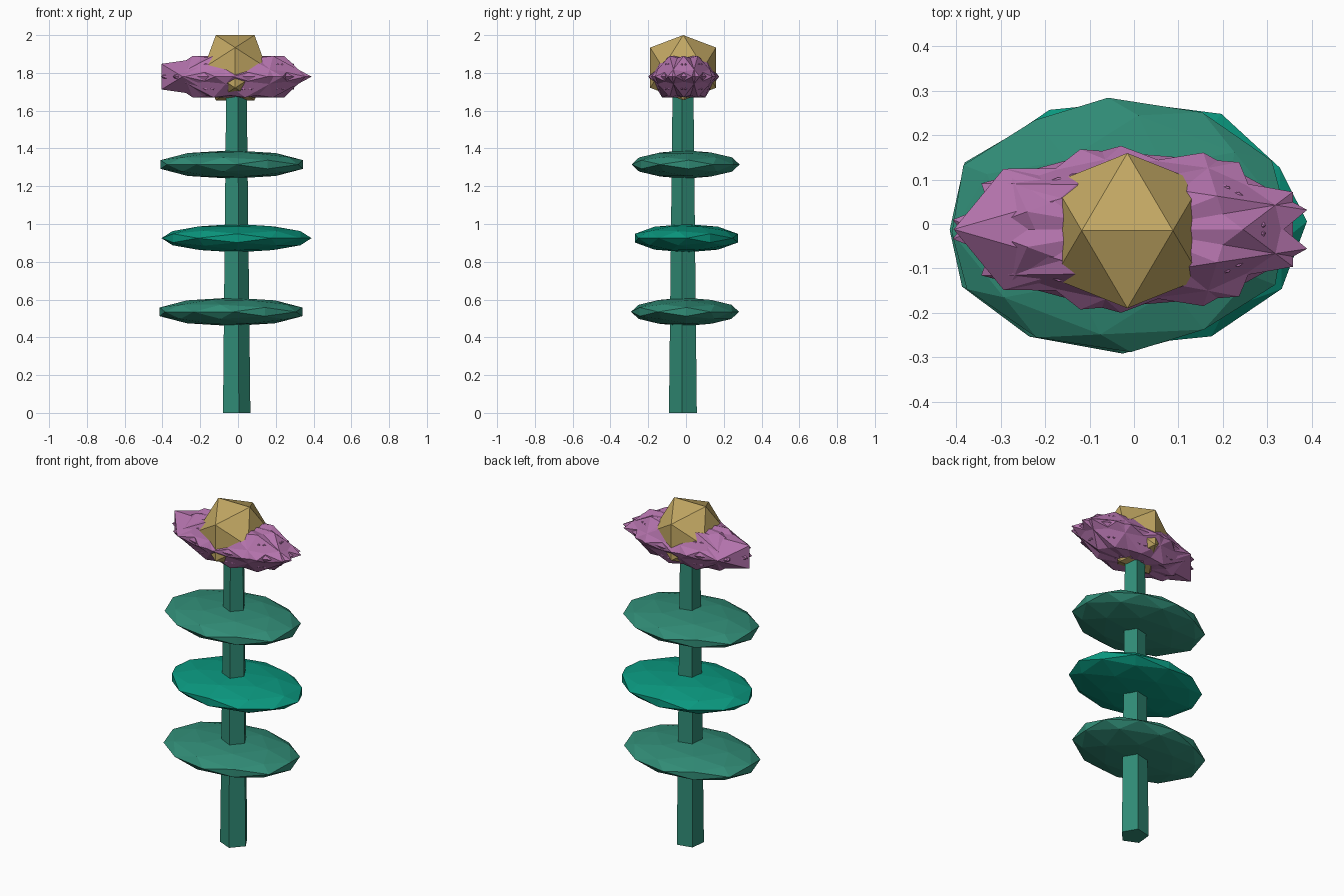
import bpy, bmesh
from math import radians, atan, cos, sin, sqrt
from mathutils import Matrix, Vector

if "Cube" in bpy.data.objects:
    bpy.data.objects.remove(bpy.data.objects["Cube"])

GOLDEN_TILT = atan(2 / (1 + sqrt(5)))   # brings an icosahedron edge to the top


def material(name, color):
    m = bpy.data.materials.new(name)
    m.diffuse_color = (*color, 1)
    m.use_nodes = True
    m.node_tree.nodes["Principled BSDF"].inputs["Base Color"].default_value = m.diffuse_color
    return m


def add_ico(bm, subdiv, center, scale, turn=0, offset=(0, 0, 0)):
    """Icosphere turned about z, shifted, then stretched into an ellipsoid."""
    mat = (Matrix.Translation(center) @ Matrix.Diagonal((*scale, 1))
           @ Matrix.Translation(offset)
           @ Matrix.Rotation(radians(turn), 4, 'Z')
           @ Matrix.Rotation(-GOLDEN_TILT, 4, 'Y'))
    bmesh.ops.create_icosphere(bm, subdivisions=subdiv, radius=1, matrix=mat)


def finish(name, bm, mat):
    bmesh.ops.recalc_face_normals(bm, faces=bm.faces[:])
    me = bpy.data.meshes.new(name)
    bm.to_mesh(me)
    bm.free()
    me.materials.append(mat)
    ob = bpy.data.objects.new(name, me)
    bpy.context.collection.objects.link(ob)
    return ob


green = material("green", (0.03, 0.26, 0.18))
bright_green = material("bright_green", (0.003, 0.31, 0.21))
pink = material("pink", (0.45, 0.17, 0.41))
gold = material("gold", (0.54, 0.39, 0.125))

# Stem: tapered five-sided post
bm = bmesh.new()
rot = Matrix.Translation((-0.012, -0.014, 0.875)) @ Matrix.Rotation(radians(192), 4, 'Z')
bmesh.ops.create_cone(bm, cap_ends=True, segments=5, radius1=0.078, radius2=0.058,
                      depth=1.75, matrix=rot)
finish("stem", bm, green)

# Three faceted leaf discs
leaves = [("lower_leaf", (-0.037, -0.005, 0.535), 60, green),
          ("middle_leaf", (-0.008, 0.002, 0.925), -31, bright_green),
          ("upper_leaf", (-0.033, -0.002, 1.315), 62, green)]
for name, center, turn, mat in leaves:
    bm = bmesh.new()
    add_ico(bm, 2, center, (0.397, 0.2865, 0.075), turn)
    finish(name, bm, mat)

# Petals: overlapping stretched icosahedra turned around the flower axis
bm = bmesh.new()
center = Vector((-0.005, -0.012, 1.78))
size = (0.345, 0.16, 0.129)
for i in range(9):
    a = radians(40 * i)
    add_ico(bm, 1, center, size, 40 * i, (0.2 * cos(a), 0.2 * sin(a), 0))
add_ico(bm, 1, center, size, 90, (-0.31, 0, 0))   # blunt left end
finish("petals", bm, pink)

# Flower centre: icosahedron with an edge on top
bm = bmesh.new()
add_ico(bm, 1, (-0.015, -0.015, 1.8275), (0.195, 0.205, 0.2028))
finish("flower_centre", bm, gold)
